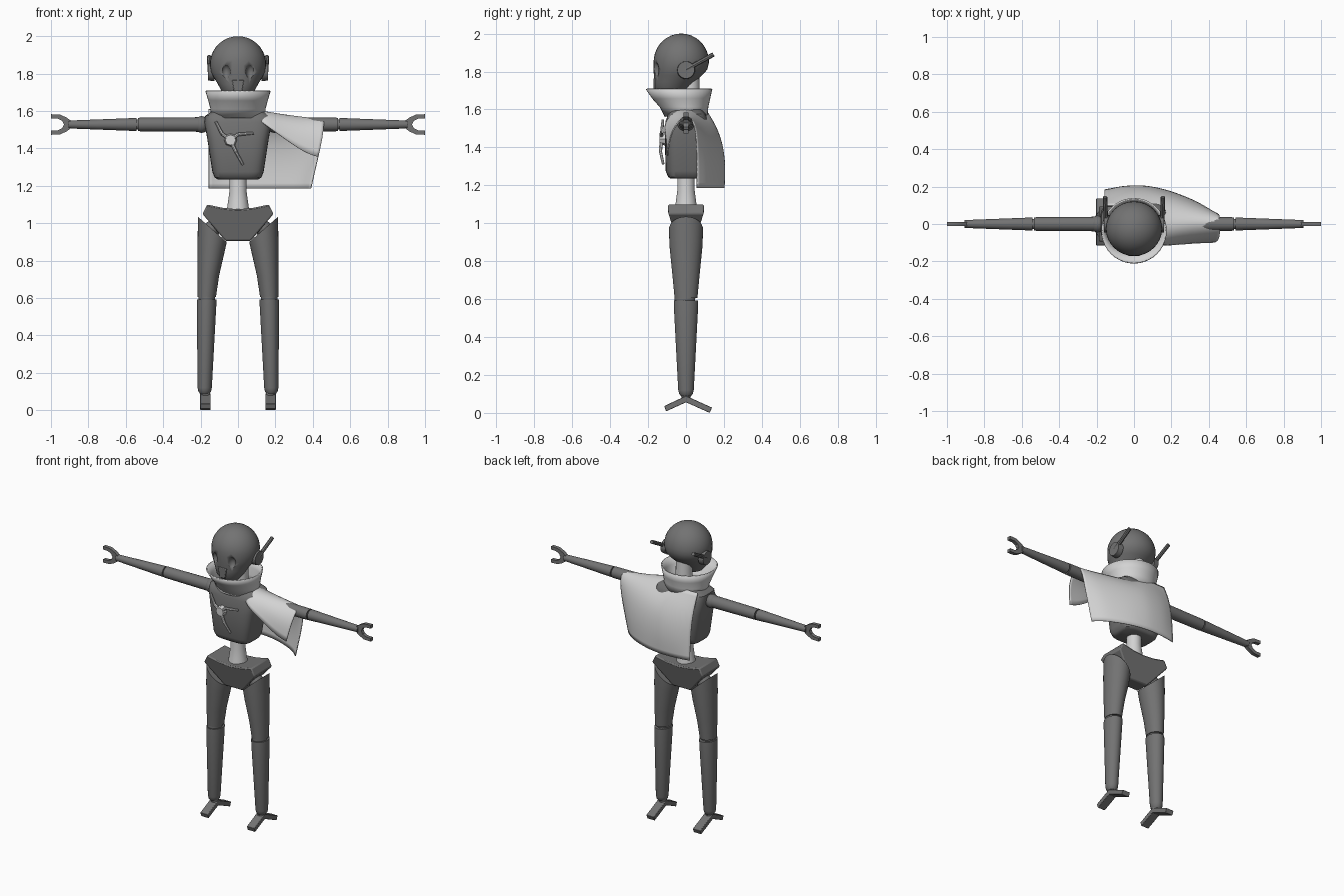
import bpy, bmesh, math
from mathutils import Vector, Matrix

if "Cube" in bpy.data.objects:
    bpy.data.objects.remove(bpy.data.objects["Cube"])


def material(name, v):
    m = bpy.data.materials.new(name)
    m.diffuse_color = (v, v, v, 1)
    m.use_nodes = True
    m.node_tree.nodes["Principled BSDF"].inputs["Base Color"].default_value = m.diffuse_color
    return m


DARK = material("dark grey metal", 0.17)
LIGHT = material("light grey cloth", 0.65)


def finish(name, bm, mat, mirror=False, angle=35):
    bmesh.ops.recalc_face_normals(bm, faces=bm.faces)
    me = bpy.data.meshes.new(name)
    bm.to_mesh(me)
    bm.free()
    me.materials.append(mat)
    for p in me.polygons:
        p.use_smooth = True
    me.set_sharp_from_angle(angle=math.radians(angle))
    ob = bpy.data.objects.new(name, me)
    bpy.context.collection.objects.link(ob)
    if mirror:
        ob.modifiers.new("mirror", 'MIRROR')
    return ob


def loft(name, rings, mat, mirror=False, power=2, seg=32, caps=True):
    """Stack of rounded rings: z, cx, cy, rx, ry, tilt along x."""
    bm = bmesh.new()
    rows = []
    for z, cx, cy, rx, ry, tilt in rings:
        row = []
        for i in range(seg):
            a = 2 * math.pi * i / seg
            c, s = math.cos(a), math.sin(a)
            dx = rx * math.copysign(abs(c) ** (2 / power), c)
            dy = ry * math.copysign(abs(s) ** (2 / power), s)
            row.append(bm.verts.new((cx + dx, cy + dy, z + tilt * dx)))
        rows.append(row)
    for a, b in zip(rows, rows[1:]):
        for i in range(seg):
            j = (i + 1) % seg
            bm.faces.new((a[i], a[j], b[j], b[i]))
    if caps:
        bm.faces.new(rows[0])
        bm.faces.new(rows[-1])
    return finish(name, bm, mat, mirror)


def rods(name, parts, mat, mirror=False, seg=20):
    """Straight tapered rods: start, end, start radius, end radius."""
    bm = bmesh.new()
    for p, q, r1, r2 in parts:
        p, q = Vector(p), Vector(q)
        d = q - p
        mx = Matrix.Translation((p + q) / 2) @ d.to_track_quat('Z', 'Y').to_matrix().to_4x4()
        bmesh.ops.create_cone(bm, cap_ends=True, segments=seg, radius1=r1,
                              radius2=r2, depth=d.length, matrix=mx)
    return finish(name, bm, mat, mirror)


def ball(name, loc, size, mat, mirror=False):
    bm = bmesh.new()
    bmesh.ops.create_uvsphere(bm, u_segments=24, v_segments=12, radius=1,
                              matrix=Matrix.Translation(loc) @ Matrix.Diagonal((*size, 1)))
    return finish(name, bm, mat, mirror)


def prism(name, outline, place, mat, mirror=False, bevel=0.0):
    """Extruded outline; place(u, v, side) gives the 3D point."""
    bm = bmesh.new()
    a, b = [[bm.verts.new(place(u, v, s)) for u, v in outline] for s in (-1, 1)]
    bm.faces.new(a)
    bm.faces.new(b)
    n = len(a)
    for i in range(n):
        j = (i + 1) % n
        bm.faces.new((a[i], a[j], b[j], b[i]))
    ob = finish(name, bm, mat, mirror)
    if bevel:
        m = ob.modifiers.new("bevel", 'BEVEL')
        m.width, m.segments = bevel, 2
    return ob


# head: dome above, narrowing to the jaw
dome = [(1.85 + .15 * math.cos(t), 0, -.025, .15 * math.sin(t), .146 * math.sin(t), 0)
        for t in [math.radians(d) for d in (3, 12, 22, 32, 42, 52, 62, 72, 82, 92)]]
head = loft("head", dome + [(1.81, 0, -.03, .145, .142, 0), (1.78, 0, -.042, .13, .127, 0),
                            (1.745, 0, -.06, .108, .108, 0), (1.70, 0, -.08, .085, .085, 0),
                            (1.67, 0, -.08, .06, .06, 0)], DARK)
eye_cutter = ball("eye_cutter", (.066, -.168, 1.81), (.025, .034, .04), DARK, True)
eye_cutter.hide_render = True
eye_cutter.display_type = 'WIRE'
cut = head.modifiers.new("eye sockets", 'BOOLEAN')
cut.object, cut.solver = eye_cutter, 'EXACT'
prism("mouth", [(-.032, 1.765), (.032, 1.765), (.02, 1.695), (-.02, 1.695)],
      lambda u, v, s: (u, -.157 + s * .014, v), DARK, bevel=.004)
rods("ear_disc", [((.125, 0, 1.808), (.16, 0, 1.808), .048, .045)], DARK, True)
rods("antenna", [((.15, 0, 1.81), (.155, .145, 1.89), .012, .012)], DARK, True, 8)

# neck, collar, torso, waist
rods("neck", [((0, .02, 1.56), (0, .02, 1.78), .055, .05)], LIGHT)
collar = loft("collar", [(1.71, 0, -.037, .167, .168, 0), (1.66, 0, -.025, .152, .145, 0),
                         (1.615, 0, -.01, .14, .12, 0), (1.565, 0, 0, .135, .105, 0)],
              LIGHT, caps=False, seg=40)
collar.modifiers.new("thickness", 'SOLIDIFY').thickness = .008
loft("torso", [(1.235, 0, 0, .11, .08, 0), (1.245, 0, 0, .125, .095, 0),
               (1.275, 0, 0, .137, .107, 0), (1.45, 0, .003, .164, .115, 0),
               (1.54, 0, .005, .18, .112, 0), (1.575, 0, .005, .175, .1, 0),
               (1.6, 0, .005, .135, .08, 0)], DARK, power=4, seg=40)
loft("waist", [(1.26, 0, 0, .046, .046, 0), (1.17, 0, 0, .046, .046, 0),
               (1.11, 0, 0, .054, .054, 0), (1.07, 0, 0, .06, .06, 0)], LIGHT)

# chest emblem: three bent prongs around a hub
hub = (-.04, -.128, 1.445)
rods("chest_emblem", [((-.04, -.11, 1.445), (-.04, -.14, 1.445), .035, .028),
                      (hub, (-.085, -.128, 1.478), .01, .009),
                      ((-.085, -.128, 1.478), (-.12, -.122, 1.545), .009, .007),
                      (hub, (.0, -.13, 1.475), .01, .009),
                      ((.0, -.13, 1.475), (.085, -.122, 1.482), .009, .007),
                      (hub, (-.01, -.135, 1.38), .01, .009),
                      ((-.01, -.135, 1.38), (.027, -.12, 1.312), .009, .007)], LIGHT, seg=8)

# cape: sections across x, each running from front hem over the ridge to back hem
collapsed = [(.10, 1.61)] * 3
sections = [
    (-.157, collapsed + [(.14, 1.52), (.168, 1.42), (.18, 1.30), (.185, 1.185)]),
    (-.08, collapsed + [(.158, 1.52), (.192, 1.42), (.206, 1.30), (.2, 1.185)]),
    (.03, collapsed + [(.16, 1.52), (.197, 1.42), (.212, 1.30), (.205, 1.185)]),
    (.1, [(-.115, 1.56), (-.08, 1.60), (.03, 1.62), (.15, 1.52), (.19, 1.42), (.205, 1.3), (.2, 1.185)]),
    (.2, [(-.115, 1.49), (-.08, 1.57), (0, 1.607), (.11, 1.54), (.165, 1.43), (.185, 1.3), (.185, 1.185)]),
    (.32, [(-.105, 1.41), (-.088, 1.52), (0, 1.592), (.08, 1.54), (.125, 1.43), (.145, 1.3), (.145, 1.185)]),
    (.4, [(-.102, 1.37), (-.088, 1.50), (0, 1.587), (.07, 1.53), (.095, 1.42), (.11, 1.3), (.11, 1.185)]),
    (.46, [(-.1, 1.355), (-.085, 1.49), (0, 1.587), (.052, 1.53), (.058, 1.42), (.06, 1.3), (.06, 1.185)])]
bm = bmesh.new()
grid = []
for x, pts in sections:
    pull = [min(1, .85 + .15 * (z - 1.185) / .3) if x > 0 else 1 for y, z in pts]
    grid.append([bm.verts.new((x * f, y, z)) for f, (y, z) in zip(pull, pts)])
for a, b in zip(grid, grid[1:]):
    for i in range(len(a) - 1):
        bm.faces.new((a[i], a[i + 1], b[i + 1], b[i]))
bmesh.ops.remove_doubles(bm, verts=bm.verts, dist=.0005)
cape = finish("cape", bm, LIGHT, angle=180)
sub = cape.modifiers.new("smooth", 'SUBSURF')
sub.levels = sub.render_levels = 2
sub.boundary_smooth = 'PRESERVE_CORNERS'
cape.modifiers.new("thickness", 'SOLIDIFY').thickness = .006

# arms and two-pronged hands
Z = 1.528
ball("shoulder_joint", (.195, 0, Z), (.04, .045, .045), DARK, True)
rods("upper_arm", [((.2, 0, Z), (.535, 0, Z), .039, .036)], DARK, True)
rods("elbow_joint", [((.52, 0, Z), (.56, 0, Z), .027, .027)], DARK, True)
rods("forearm", [((.543, 0, Z), (.905, 0, Z), .035, .021)], DARK, True)
prong = [(.885, .014), (.915, .036), (.95, .053), (1.0, .055), (1.0, .033), (.965, .032),
         (.94, .02), (.93, 0)]
prism("hand", prong + [(u, -v) for u, v in prong[-2::-1]],
      lambda u, v, s: (u, s * .012, Z + v), DARK, True)

# pelvis, narrowing front to back toward the bottom
half = [(0, 1.075), (.08, 1.082), (.165, 1.1), (.19, 1.05), (.08, .92), (.065, .905)]
prism("pelvis", half + [(-u, v) for u, v in half[:0:-1]],
      lambda u, v, s: (u, s * (.045 + .05 * min(1, (v - .905) / .13)), v), DARK, bevel=.008)

# legs and feet
ball("hip_joint", (.135, 0, .972), (.045, .05, .045), DARK, True)
loft("thigh", [(.967, .137, 0, .077, .09, .88), (.88, .143, 0, .073, .087, .35),
               (.72, .159, 0, .058, .071, 0), (.605, .167, 0, .049, .06, 0)], DARK, True)
ball("knee_joint", (.167, -.006, .603), (.045, .055, .04), DARK, True)
loft("shin", [(.592, .167, 0, .052, .064, 0), (.56, .168, 0, .052, .064, 0),
              (.12, .178, 0, .038, .041, 0), (.1, .178, 0, .034, .036, 0),
              (.088, .178, 0, .024, .026, 0)], DARK, True)
rods("ankle", [((.174, 0, .06), (.174, 0, .11), .024, .026)], DARK, True)
prism("foot", [(0, .09), (-.115, .036), (-.105, .008), (0, .056), (.125, 0), (.137, .028)],
      lambda u, v, s: (.174 + s * .028, u, v), DARK, True, bevel=.003)
